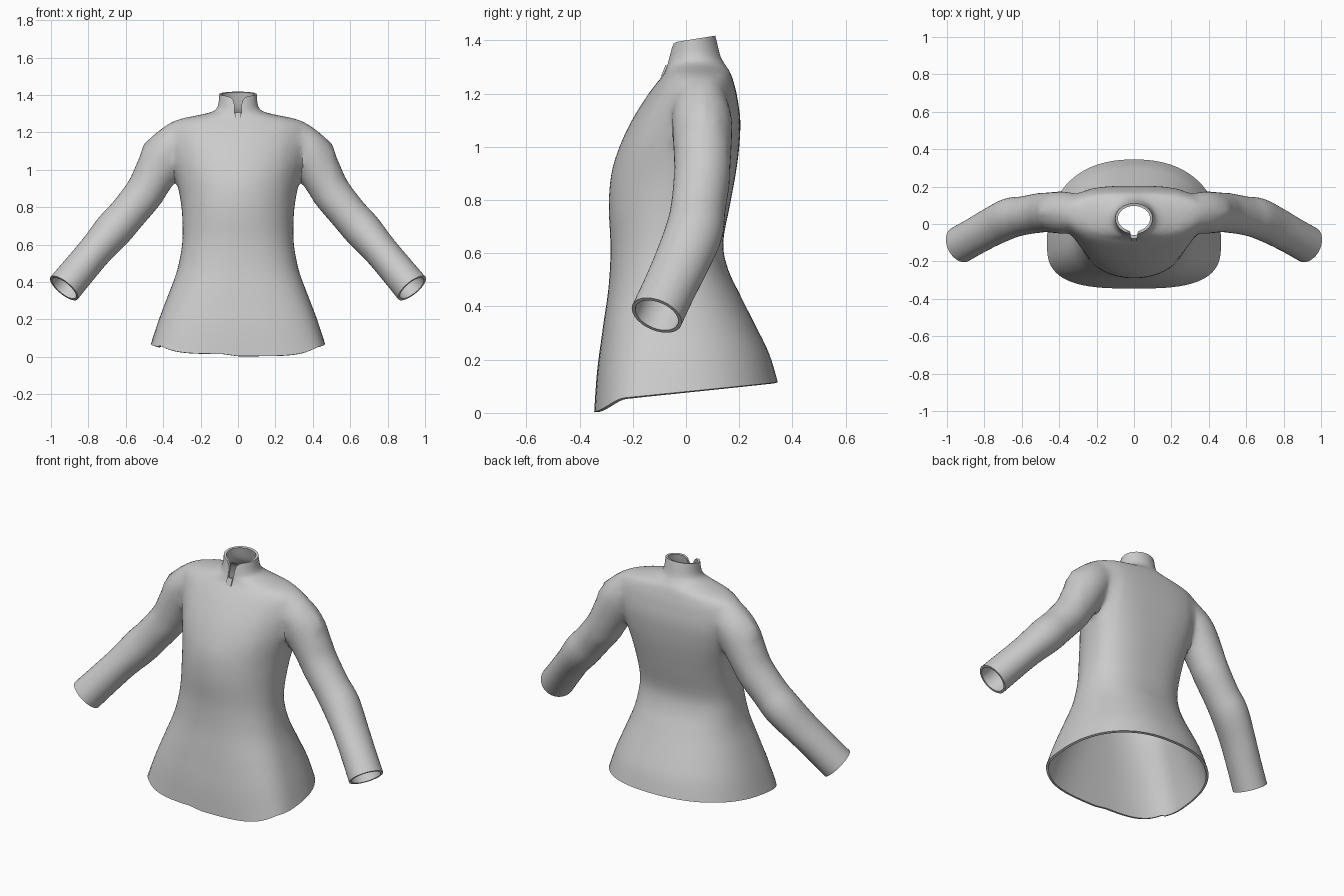
import bpy, bmesh, math
from mathutils import Vector

if "Cube" in bpy.data.objects:
    bpy.data.objects.remove(bpy.data.objects["Cube"])

fabric = bpy.data.materials.new("grey_fabric")
fabric.diffuse_color = (0.6, 0.6, 0.6, 1)
fabric.use_nodes = True
fabric.node_tree.nodes["Principled BSDF"].inputs["Base Color"].default_value = fabric.diffuse_color


def spline(rows, steps):
    """Catmull-Rom interpolation through rows of numbers."""
    out = []
    n = len(rows)
    for i in range(n - 1):
        a, b, c, d = rows[max(i - 1, 0)], rows[i], rows[i + 1], rows[min(i + 2, n - 1)]
        for k in range(steps):
            t = k / steps
            out.append([0.5 * (2 * q + (r - p) * t + (2 * p - 5 * q + 4 * r - s) * t * t
                               + (3 * q - p - 3 * r + s) * t ** 3)
                        for p, q, r, s in zip(a, b, c, d)])
    out.append(list(rows[-1]))
    return out


def loft(name, rings):
    """Closed skin over rings of points, capped at both ends."""
    bm = bmesh.new()
    loops = [[bm.verts.new(p) for p in ring] for ring in rings]
    n = len(loops[0])
    for a, b in zip(loops, loops[1:]):
        for i in range(n):
            j = (i + 1) % n
            bm.faces.new((a[i], a[j], b[j], b[i]))
    bm.faces.new(loops[0][::-1])
    bm.faces.new(loops[-1])
    bmesh.ops.recalc_face_normals(bm, faces=bm.faces)
    me = bpy.data.meshes.new(name)
    bm.to_mesh(me)
    bm.free()
    me.materials.append(fabric)
    ob = bpy.data.objects.new(name, me)
    bpy.context.collection.objects.link(ob)
    return ob


def apply(ob, kind, **settings):
    bpy.context.view_layer.objects.active = ob
    mod = ob.modifiers.new(kind, kind)
    for key, value in settings.items():
        setattr(mod, key, value)
    bpy.ops.object.modifier_apply(modifier=mod.name)


def ramp(v, lo, hi):
    t = min(max((v - lo) / (hi - lo), 0), 1)
    return t * t * (3 - 2 * t)


# Torso: z, half width, y of widest point, front y, back y, front and back squareness
body = [
    (0.08, 0.465, -0.10, -0.345, 0.345, 3.0, 2.3),
    (0.20, 0.425, -0.09, -0.335, 0.312, 2.8, 2.3),
    (0.32, 0.378, -0.08, -0.315, 0.262, 2.6, 2.3),
    (0.44, 0.332, -0.07, -0.295, 0.205, 2.4, 2.3),
    (0.54, 0.308, -0.06, -0.286, 0.158, 2.3, 2.4),
    (0.64, 0.296, -0.05, -0.284, 0.140, 2.2, 2.5),
    (0.78, 0.300, -0.02, -0.290, 0.165, 2.1, 2.6),
    (0.90, 0.320, 0.01, -0.280, 0.187, 2.0, 2.7),
    (1.00, 0.345, 0.03, -0.250, 0.200, 2.0, 2.8),
    (1.10, 0.370, 0.05, -0.203, 0.204, 2.0, 2.8),
    (1.19, 0.385, 0.06, -0.147, 0.192, 2.0, 2.6),
    (1.24, 0.375, 0.06, -0.110, 0.180, 2.0, 2.4),
    (1.27, 0.320, 0.06, -0.086, 0.170, 2.0, 2.2),
    (1.29, 0.220, 0.05, -0.076, 0.160, 2.0, 2.0),
    (1.31, 0.140, 0.04, -0.070, 0.146, 2.0, 2.0),
    (1.34, 0.108, 0.03, -0.064, 0.128, 2.0, 2.0),
    (1.405, 0.100, 0.03, -0.052, 0.110, 2.0, 2.0),
]
SEG = 80
rings = []
for z, w, yc, yf, yb, nf, nb in spline(body, 4):
    ring = []
    for i in range(SEG):
        a = 2 * math.pi * i / SEG
        c, s = math.cos(a), math.sin(a)
        n, depth = (nb, yb - yc) if s > 0 else (nf, yc - yf)
        x = math.copysign(abs(c) ** (2 / n), c) * w
        y = yc + math.copysign(abs(s) ** (2 / n), s) * depth
        # hem rises to the back and dips at the front, collar tilts forward
        hem = 1 - ramp(z, 0.08, 0.45)
        dip = 0.1 * y - 0.042 * ramp(-y, 0.23, 0.35)
        if x < -0.06 and y < -0.25:
            dip += 0.012
        ring.append((x, y, z + hem * dip + ramp(z, 1.3, 1.4) * 0.16 * (y - 0.03)))
    rings.append(ring)
shirt = loft("shirt", rings)

# Sleeves: x, y, z of the centre line, radius in front view, radius in depth
arm = [
    (0.24, 0.050, 1.130, 0.090, 0.080),
    (0.36, 0.060, 1.120, 0.125, 0.115),
    (0.43, 0.062, 1.000, 0.115, 0.112),
    (0.495, 0.060, 0.885, 0.105, 0.106),
    (0.59, 0.045, 0.765, 0.100, 0.103),
    (0.665, 0.030, 0.680, 0.102, 0.108),
    (0.76, -0.015, 0.570, 0.092, 0.104),
    (0.85, -0.065, 0.463, 0.092, 0.100),
    (0.93, -0.110, 0.367, 0.094, 0.100),
]
path = spline(arm, 5)
for side in (1, -1):
    rings = []
    for k, (x, y, z, ru, rv) in enumerate(path):
        t = (Vector(path[min(k + 1, len(path) - 1)][:3]) - Vector(path[max(k - 1, 0)][:3])).normalized()
        u = Vector((-t.z, 0, t.x)).normalized()
        v = t.cross(u)
        ring = []
        for i in range(40):
            a = 2 * math.pi * i / 40
            p = Vector((x, y, z)) + u * ru * math.cos(a) + v * rv * math.sin(a)
            ring.append((p.x * side, p.y, p.z))
        rings.append(ring)
    sleeve = loft("sleeve", rings)
    apply(shirt, "BOOLEAN", operation="UNION", solver="EXACT", object=sleeve)
    bpy.data.objects.remove(sleeve)

# Open the hem, collar and cuffs, then soften the armholes
bm = bmesh.new()
bm.from_mesh(shirt.data)
bmesh.ops.delete(bm, geom=[f for f in bm.faces if len(f.verts) > 30], context="FACES")
bmesh.ops.remove_doubles(bm, verts=bm.verts, dist=0.003)
for _ in range(10):
    near = [v for v in bm.verts if 0.25 < abs(v.co.x) < 0.5 and 0.84 < v.co.z < 1.28]
    bmesh.ops.smooth_vert(bm, verts=near, factor=0.5,
                          use_axis_x=True, use_axis_y=True, use_axis_z=True)
bm.to_mesh(shirt.data)
bm.free()
apply(shirt, "SOLIDIFY", thickness=0.014, offset=-1)

# Collar slit, flaring at the top
half = [(0.018, 1.30), (0.018, 1.34), (0.024, 1.37), (0.04, 1.388), (0.075, 1.398), (0.075, 1.45)]
outline = half + [(-x, z) for x, z in reversed(half)]
cutter = loft("slit_cutter", [[(x, y, z) for x, z in outline] for y in (-0.2, 0.0)])
apply(shirt, "BOOLEAN", operation="DIFFERENCE", solver="EXACT", object=cutter)
bpy.data.objects.remove(cutter)

# Small placket below the slit
placket = loft("slit_placket", [[(-0.017, y, z), (0.017, y, z), (0.017, y + 0.012, z), (-0.017, y + 0.012, z)]
                                for y, z in ((-0.094, 1.265), (-0.078, 1.305))])

for ob in (shirt, placket):
    bpy.ops.object.select_all(action="DESELECT")
    ob.select_set(True)
    bpy.context.view_layer.objects.active = ob
    bpy.ops.object.shade_smooth_by_angle(angle=math.radians(45))
